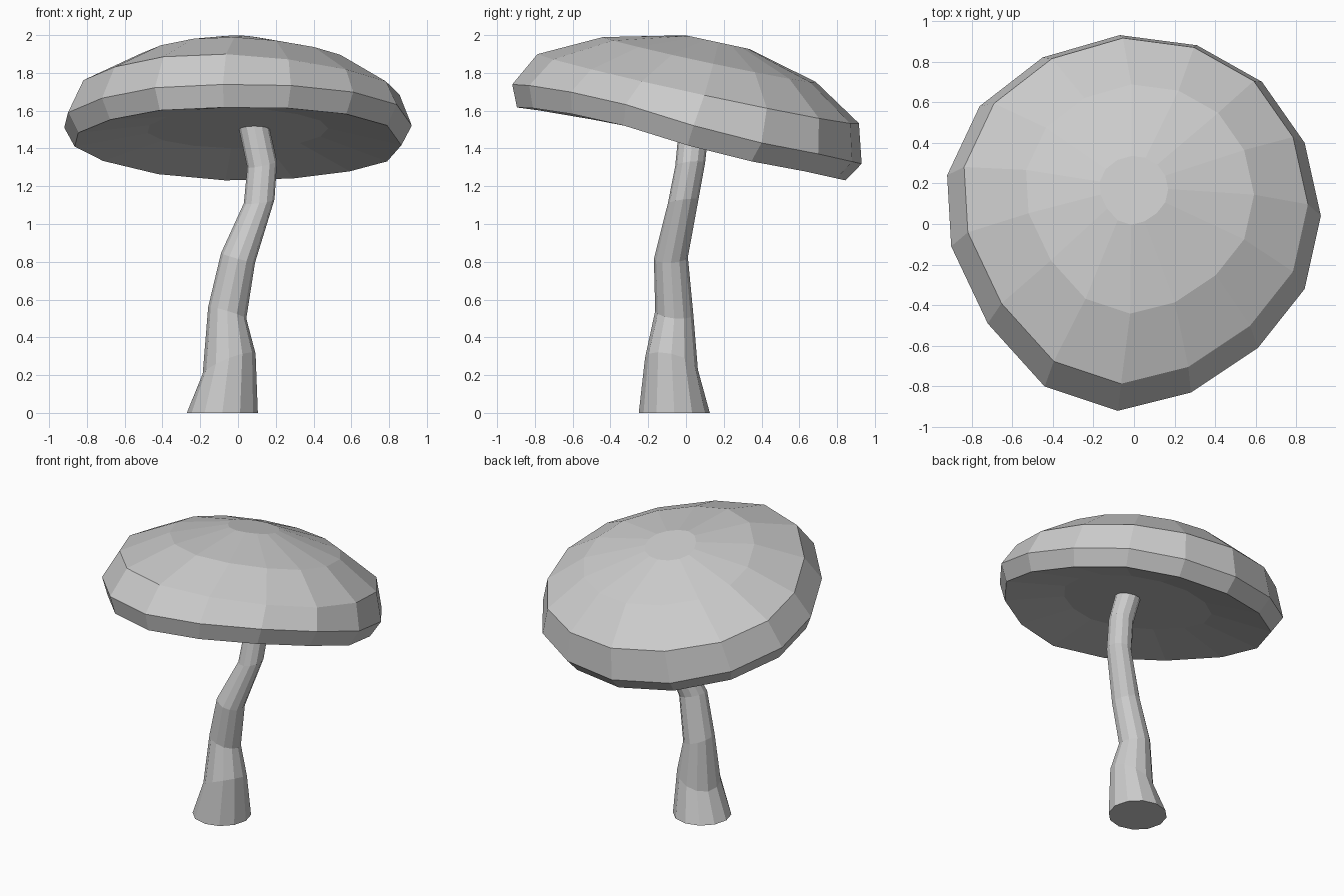
import bpy
import bmesh
from math import cos, sin, tau

default_cube = bpy.data.objects.get("Cube")
if default_cube:
    bpy.data.objects.remove(default_cube, do_unlink=True)

# Single matte grey
grey = bpy.data.materials.new("matte grey")
grey.use_nodes = True
colour = (0.6, 0.6, 0.6, 1)
grey.diffuse_color = colour
bsdf = grey.node_tree.nodes["Principled BSDF"]
bsdf.inputs["Base Color"].default_value = colour
bsdf.inputs["Roughness"].default_value = 0.9


def loft(name, outline, rings):
    """Closed flat-shaded shell: the outline of (x, y, lift) points repeated at
    rings of (centre x, y, z, scale, slope along x, slope along y, lift amount)."""
    bm = bmesh.new()
    loops = []
    for cx, cy, cz, scale, sx, sy, wave in rings:
        loop = []
        for x, y, lift in outline:
            dx, dy = scale * x, scale * y
            z = cz + sx * dx + sy * dy + wave * lift
            loop.append(bm.verts.new((cx + dx, cy + dy, z)))
        loops.append(loop)
    count = len(outline)
    for low, high in zip(loops, loops[1:]):
        for i in range(count):
            j = (i + 1) % count
            bm.faces.new((low[i], low[j], high[j], high[i]))
    bm.faces.new(loops[0][::-1])
    bm.faces.new(loops[-1])
    bmesh.ops.recalc_face_normals(bm, faces=bm.faces[:])
    mesh = bpy.data.meshes.new(name)
    bm.to_mesh(mesh)
    bm.free()
    mesh.materials.append(grey)
    obj = bpy.data.objects.new(name, mesh)
    bpy.context.collection.objects.link(obj)
    return obj


# Bent stem, flaring towards the ground
stem_sides = 12
circle = [(cos(tau * i / stem_sides), sin(tau * i / stem_sides), 0)
          for i in range(stem_sides)]
loft("stem", circle, [
    (-0.083, -0.062, 0.0, 0.188, 0, 0, 0),
    (-0.047, -0.077, 0.26, 0.14, 0.38, -0.22, 0),
    (-0.057, -0.062, 0.53, 0.101, -0.3, -0.1, 0),
    (0.0, -0.08, 0.82, 0.09, -0.28, 0.05, 0),
    (0.112, -0.015, 1.12, 0.081, 0.12, 0.13, 0),
    (0.128, 0.022, 1.315, 0.079, 0.2, 0.1, 0),
    (0.078, 0.045, 1.54, 0.078, 0.19, -0.2, 0),
])

# Uneven, slightly wavy outline of the cap rim, counter-clockwise from the left
rim_outline = [
    (0.92, 0.04, 0), (0.84, 0.40, -0.01), (0.63, 0.70, 0), (0.31, 0.88, 0),
    (-0.07, 0.93, 0), (-0.45, 0.82, 0.01), (-0.76, 0.58, 0.03),
    (-0.92, 0.24, 0.035), (-0.90, -0.11, 0.035), (-0.72, -0.49, 0.025),
    (-0.44, -0.80, 0.01), (-0.08, -0.92, 0), (0.28, -0.83, 0.015),
    (0.61, -0.61, 0.03), (0.84, -0.32, 0.03),
]

# Cap leaning backwards: recessed underside, rim, dome and flat crown
loft("cap", rim_outline, [
    (0.0, 0.0, 1.51, 0.52, 0, -0.225, 0),
    (0.0, -0.03, 1.425, 0.94, 0, -0.222, 1),
    (0.0, 0.0, 1.53, 1.0, 0, -0.227, 1),
    (0.01, 0.06, 1.715, 0.92, -0.03, -0.215, 0),
    (0.03, 0.12, 1.87, 0.61, -0.03, -0.21, 0),
    (0.0, 0.165, 1.963, 0.183, 0, -0.215, 0),
])
